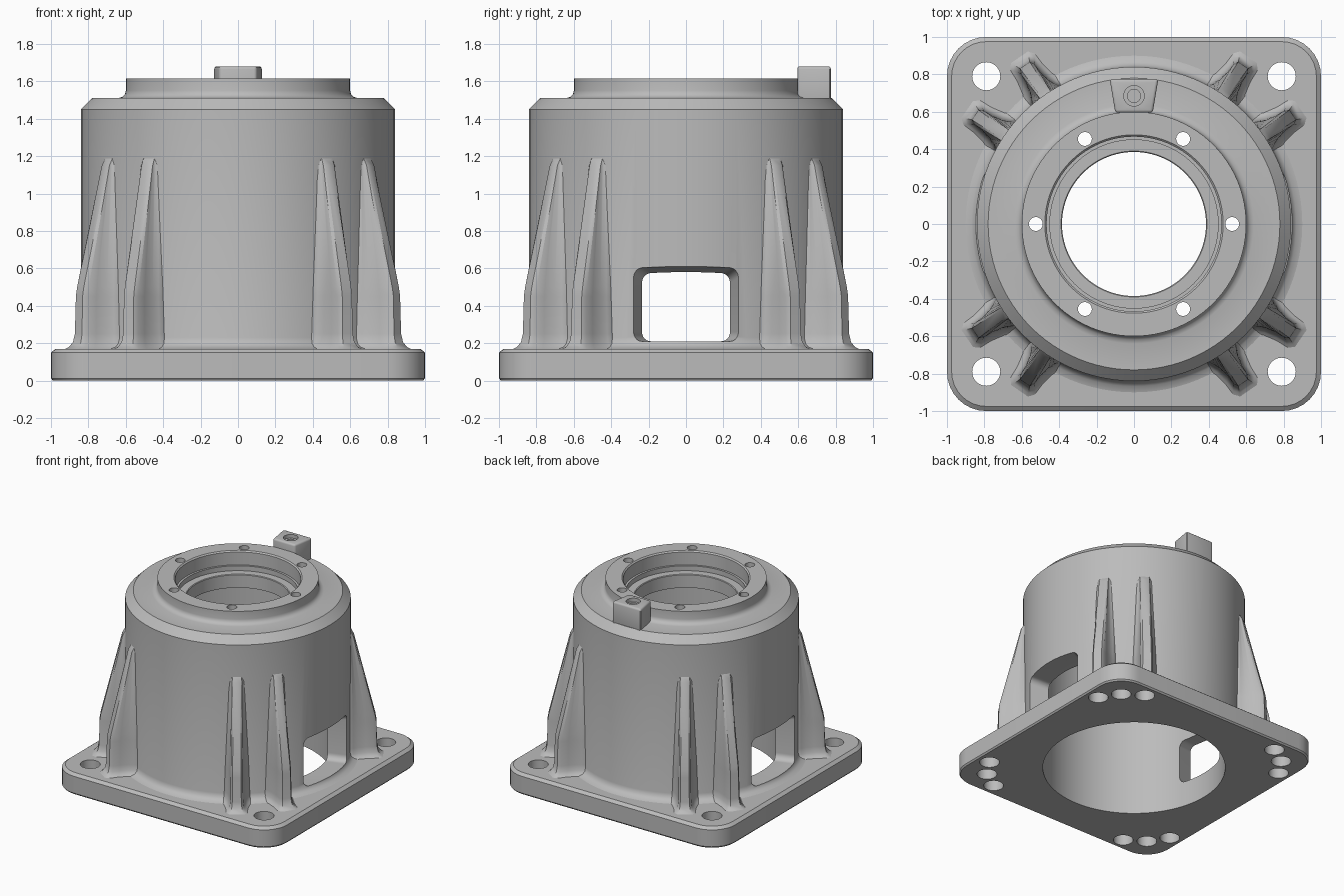
import bpy, bmesh
from math import sin, cos, pi, radians
from mathutils import Matrix, Vector

cube = bpy.data.objects.get("Cube")
if cube:
    bpy.data.objects.remove(cube)

metal = bpy.data.materials.new("cast grey metal")
metal.use_nodes = True
GREY = (0.5, 0.5, 0.5, 1)
metal.diffuse_color = GREY
metal.node_tree.nodes["Principled BSDF"].inputs["Base Color"].default_value = GREY


def loft(name, rings, closed=False):
    """Skin rings of equal length; closed joins last to first, else both ends are capped."""
    bm = bmesh.new()
    rows = [[bm.verts.new(p) for p in ring] for ring in rings]
    n = len(rows[0])
    pairs = list(zip(rows, rows[1:]))
    if closed:
        pairs.append((rows[-1], rows[0]))
    else:
        bm.faces.new(rows[0])
        bm.faces.new(rows[-1])
    for a, b in pairs:
        for i in range(n):
            j = (i + 1) % n
            bm.faces.new((a[i], a[j], b[j], b[i]))
    bmesh.ops.recalc_face_normals(bm, faces=bm.faces)
    mesh = bpy.data.meshes.new(name)
    bm.to_mesh(mesh)
    bm.free()
    mesh.materials.append(metal)
    obj = bpy.data.objects.new(name, mesh)
    bpy.context.collection.objects.link(obj)
    return obj


def circle(r, z, x=0, y=0, n=96):
    return [(x + r * cos(2 * pi * i / n), y + r * sin(2 * pi * i / n), z) for i in range(n)]


def cylinder(r, z0, z1, x=0, y=0, n=32):
    return loft("cutter", [circle(r, z0, x, y, n), circle(r, z1, x, y, n)])


def rounded(hw, hh, r, steps=8):
    """Rounded rectangle outline as 2D points."""
    pts = []
    for k, (sx, sy) in enumerate(((1, 1), (-1, 1), (-1, -1), (1, -1))):
        for i in range(steps + 1):
            a = pi / 2 * (k + i / steps)
            pts.append((sx * (hw - r) + r * cos(a), sy * (hh - r) + r * sin(a)))
    return pts


def apply(obj, mod):
    bpy.context.view_layer.objects.active = obj
    bpy.ops.object.modifier_apply(modifier=mod.name)


def cut(obj, cutters):
    for c in cutters:
        mod = obj.modifiers.new("cut", 'BOOLEAN')
        mod.operation, mod.solver, mod.object = 'DIFFERENCE', 'EXACT', c
        apply(obj, mod)
        bpy.data.objects.remove(c)


def smooth(obj, angle=32):
    bpy.ops.object.select_all(action='DESELECT')
    obj.select_set(True)
    bpy.context.view_layer.objects.active = obj
    bpy.ops.object.shade_smooth_by_angle(angle=radians(angle))


# Base plate with bore, corner bolt holes and blind pockets underneath
plate_levels = [(0.01, 0), (0, 0.012), (0, 0.15), (0.025, 0.17)]
plate = loft("base_plate", [[(x, y, z) for x, y in rounded(1 - d, 1 - d, 0.21 - d)]
                            for d, z in plate_levels])
cutters = [cylinder(0.69, -0.1, 0.3, n=96)]
for sx in (1, -1):
    for sy in (1, -1):
        cutters.append(cylinder(0.075, -0.1, 0.3, sx * 0.79, sy * 0.79))
        for px, py in ((0.89, 0.64), (0.64, 0.89)):
            cutters.append(cylinder(0.075, -0.1, 0.11, sx * px, sy * py))
cut(plate, cutters)
smooth(plate, 25)

# Turned housing: foot fillet, barrel, chamfer, collar, stepped bore, cavity
profile = [(0.69, 0.17), (0.9, 0.17), (0.868, 0.18), (0.848, 0.2), (0.84, 0.23),
           (0.84, 1.45), (0.78, 1.51), (0.64, 1.51), (0.618, 1.517), (0.604, 1.532),
           (0.6, 1.55), (0.6, 1.615), (0.477, 1.615), (0.467, 1.605), (0.467, 1.5),
           (0.45, 1.5), (0.45, 1.46), (0.39, 1.46), (0.385, 1.455), (0.385, 1.35), (0.69, 1.35)]
housing = loft("housing", [circle(r, z) for r, z in profile], closed=True)
cutters = [cylinder(0.037, 1.2, 1.8, 0.525 * cos(k * pi / 3), 0.525 * sin(k * pi / 3))
           for k in range(6)]
# Tapered side windows
for s in (1, -1):
    rings = []
    for x, hw, top in ((0.6, 0.22, 0.562), (0.95, 0.33, 0.632)):
        mid, hh = (top + 0.21) / 2, (top - 0.21) / 2
        rings.append([(s * x, y, mid + z) for y, z in rounded(hw, hh, 0.05)])
    cutters.append(loft("cutter", rings))
cut(housing, cutters)
smooth(housing)

# Flared stiffening ribs: height, tip radius, tip half width, root half width
rib_levels = [(0.165, 1.09, 0.085, 0.14), (0.18, 1.065, 0.066, 0.115), (0.205, 1.045, 0.054, 0.1),
              (0.25, 1.035, 0.048, 0.095), (0.45, 1.03, 0.045, 0.088), (0.5, 1.022, 0.045, 0.086),
              (1.15, 0.862, 0.036, 0.06), (1.19, 0.838, 0.034, 0.05)]
rings = []
for z, tip, w, root in rib_levels:
    side = [(0.78, root)]
    for t in (0, 0.12, 0.3, 0.6, 0.88):
        side.append((0.835 + (tip - 0.835) * t, w + (root - w) * (1 - t) ** 3))
    side.append((tip, w * 0.7))
    rings.append([(u, v, z) for u, v in side] + [(u, -v, z) for u, v in reversed(side)])
for k in range(4):
    for off in (-10.5, 10.5):
        turn = Matrix.Rotation(radians(45 + 90 * k + off), 4, 'Z')
        smooth(loft("rib", [[turn @ Vector(p) for p in ring] for ring in rings]), 40)

# Locating lug on the rear shoulder, with a counterbored hole
lug_plan = [(-0.1, 0.595), (0.1, 0.595), (0.13, 0.775), (-0.13, 0.775)]
lug = loft("locating_lug", [[(x, y, z) for x, y in lug_plan] for z in (1.48, 1.68)])
bevel = lug.modifiers.new("bevel", 'BEVEL')
bevel.width, bevel.segments = 0.015, 3
apply(lug, bevel)
cut(lug, [cylinder(0.055, 1.65, 1.8, 0, 0.685), cylinder(0.035, 1.55, 1.8, 0, 0.685)])
smooth(lug)
